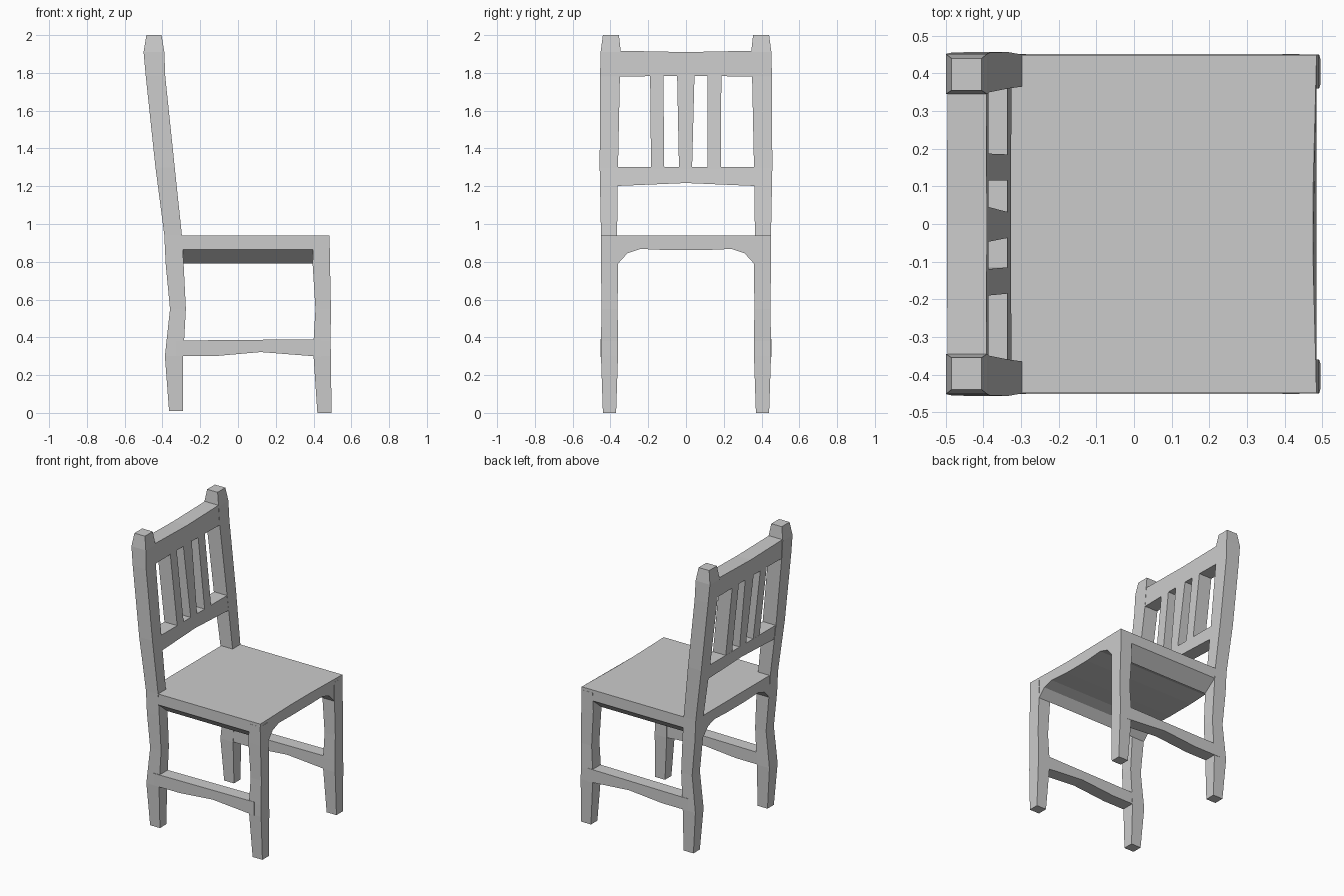
import bpy, bmesh

if "Cube" in bpy.data.objects:
    bpy.data.objects.remove(bpy.data.objects["Cube"])


def make(name, rings, mirror=False):
    """Skin a list of equal rings into a closed solid, optionally mirrored across y."""
    bm = bmesh.new()
    vs = [[bm.verts.new(p) for p in ring] for ring in rings]
    n = len(vs[0])
    for a, b in zip(vs, vs[1:]):
        for i in range(n):
            j = (i + 1) % n
            bm.faces.new((a[i], a[j], b[j], b[i]))
    bm.faces.new(vs[0][::-1])
    bm.faces.new(vs[-1])
    bmesh.ops.recalc_face_normals(bm, faces=bm.faces)
    me = bpy.data.meshes.new(name)
    bm.to_mesh(me)
    bm.free()
    ob = bpy.data.objects.new(name, me)
    bpy.context.collection.objects.link(ob)
    if mirror:
        ob.modifiers.new("Mirror", 'MIRROR').use_axis = (False, True, False)
    return ob


def post(name, sections):
    """Square post from (z, x0, x1, y0, y1) sections."""
    make(name, [[(x0, y0, z), (x1, y0, z), (x1, y1, z), (x0, y1, z)]
                for z, x0, x1, y0, y1 in sections], mirror=True)


def lerp(t, table):
    for (a, u), (b, v) in zip(table, table[1:]):
        if t <= b:
            return u + (v - u) * (t - a) / (b - a)
    return table[-1][1]


# Back posts, running from the floor to the top
back = [(0.01, -0.365, -0.29, 0.37, 0.44), (0.30, -0.387, -0.29, 0.36, 0.45),
        (0.55, -0.36, -0.276, 0.362, 0.447), (0.79, -0.383, -0.288, 0.36, 0.45),
        (0.94, -0.39, -0.297, 0.365, 0.45), (1.30, -0.437, -0.335, 0.36, 0.457),
        (1.78, -0.488, -0.385, 0.35, 0.455), (1.91, -0.5, -0.39, 0.345, 0.452),
        (2.00, -0.485, -0.405, 0.355, 0.44)]
post("back_post", back)

# Front legs
post("front_leg", [(0, 0.42, 0.495, 0.37, 0.44), (0.30, 0.40, 0.492, 0.36, 0.45),
                   (0.38, 0.40, 0.49, 0.36, 0.45), (0.55, 0.41, 0.492, 0.362, 0.447),
                   (0.79, 0.395, 0.487, 0.36, 0.45), (0.92, 0.40, 0.485, 0.36, 0.45)])

# Side stretchers
stretcher = [(-0.33, 0.30), (-0.13, 0.30), (0.12, 0.322), (0.44, 0.297),
             (0.44, 0.39), (-0.33, 0.383)]
make("side_stretcher", [[(x, y, z) for x, z in stretcher] for y in (0.362, 0.452)], mirror=True)

# Seat with arched underside and slightly dished front edge
half = [(0.1, 0.94), (0.449, 0.94), (0.449, 0.865), (0.36, 0.79),
        (0.31, 0.845), (0.24, 0.868), (0.1, 0.862)]
seat = half + [(-y, z) for y, z in reversed(half)]
front = [(0, 0.475), (0.1, 0.476), (0.36, 0.485), (0.45, 0.485)]
make("seat", [[(-0.385, y, z) for y, z in seat],
              [(lerp(abs(y), front), y, z) for y, z in seat]])

# Backrest parts follow the lean of the posts
rear_x = [(s[0], s[1] + 0.003) for s in back]
front_x = [(s[0], s[2] - 0.001) for s in back]


def back_panel(name, outline):
    make(name, [[(lerp(z, t), y, z) for y, z in outline] for t in (rear_x, front_x)])


back_panel("top_rail", [(-0.39, 1.78), (0, 1.785), (0.39, 1.78),
                        (0.39, 1.918), (0, 1.91), (-0.39, 1.918)])
back_panel("lower_rail", [(-0.40, 1.20), (0, 1.217), (0.40, 1.20),
                          (0.40, 1.302), (0, 1.302), (-0.40, 1.302)])
for a, b, c, d in [(-0.185, -0.115, -0.19, -0.12), (-0.037, 0.032, -0.047, 0.045),
                   (0.115, 0.185, 0.115, 0.187)]:
    back_panel("slat", [(a, 1.29), (b, 1.29), (d, 1.79), (c, 1.79)])
